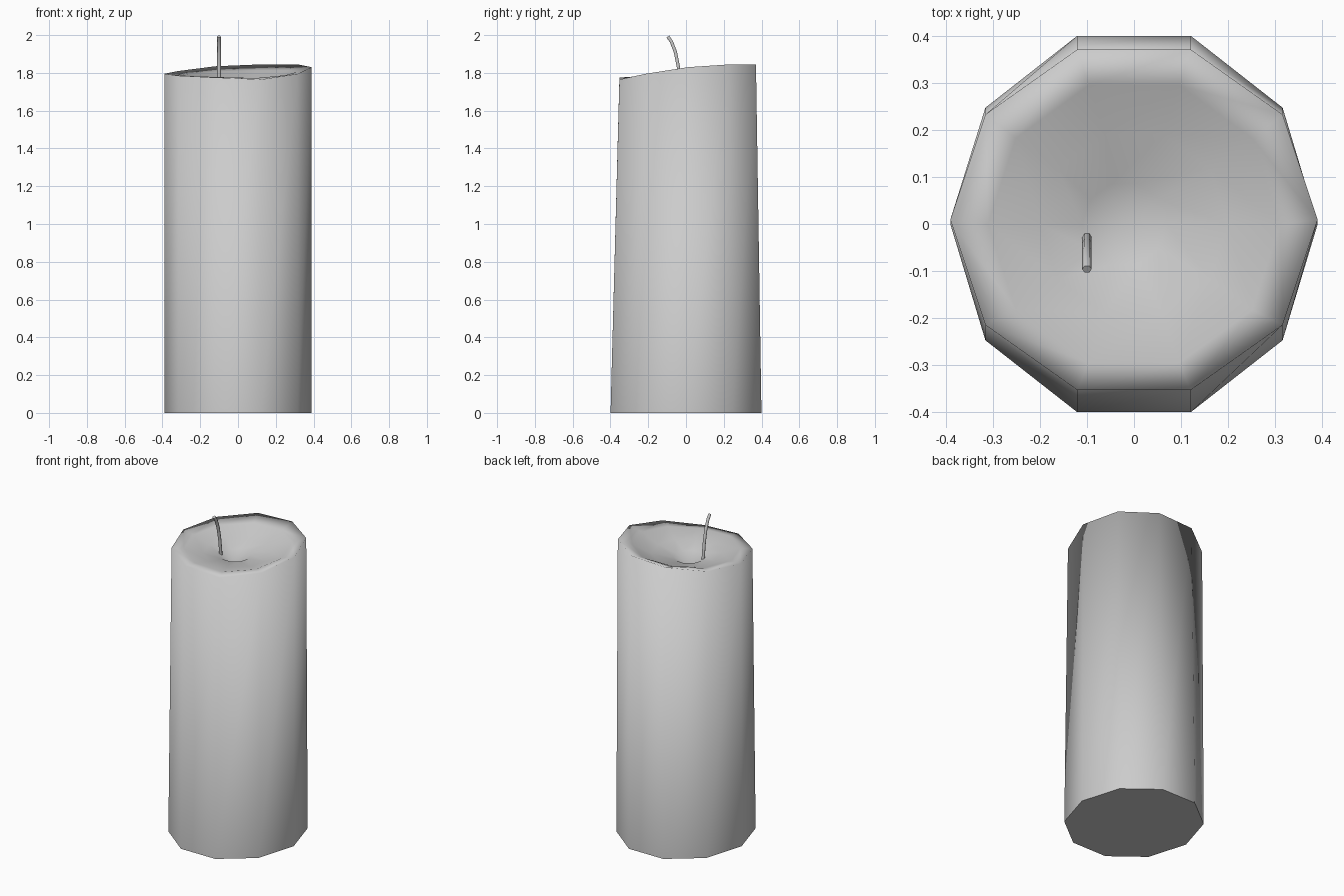
import bpy, bmesh, math
from mathutils import Vector

cube = bpy.data.objects.get("Cube")
if cube:
    bpy.data.objects.remove(cube)

SIDES = 10


def material(name, rgb):
    m = bpy.data.materials.new(name)
    m.use_nodes = True
    m.diffuse_color = (*rgb, 1)
    m.node_tree.nodes["Principled BSDF"].inputs["Base Color"].default_value = (*rgb, 1)
    return m


def finish(name, bm, mat):
    mesh = bpy.data.meshes.new(name)
    bm.to_mesh(mesh)
    bm.free()
    mesh.materials.append(mat)
    obj = bpy.data.objects.new(name, mesh)
    bpy.context.collection.objects.link(obj)
    return obj


def ring(bm, rx, ry, heights, cx=0, cy=0):
    verts = []
    for i, z in enumerate(heights):
        a = math.tau * i / SIDES
        verts.append(bm.verts.new((cx + rx * math.cos(a), cy + ry * math.sin(a), z)))
    return verts


def bridge(bm, low, high):
    n = len(low)
    for i in range(n):
        j = (i + 1) % n
        bm.faces.new((low[i], low[j], high[j], high[i])).smooth = True


wax = material("grey wax", (0.6, 0.6, 0.6))

# Candle body: tapered wall, uneven rim, melted hollow with a small pit
rim = [1.83, 1.845, 1.845, 1.835, 1.81, 1.795, 1.785, 1.775, 1.765, 1.795]
lip = [0.5 * z + 0.5 * 1.78 for z in rim]
bm = bmesh.new()
base = ring(bm, 0.39, 0.42, [0] * SIDES)
rings = [
    base,
    ring(bm, 0.39, 0.38, rim, cy=0.009),
    ring(bm, 0.31, 0.31, lip),
    ring(bm, 0.20, 0.20, [1.755] * SIDES),
    ring(bm, 0.09, 0.09, [1.735] * SIDES, cx=-0.02),
]
for low, high in zip(rings, rings[1:]):
    bridge(bm, low, high)
pit = bm.verts.new((-0.03, 0, 1.68))
for i in range(SIDES):
    bm.faces.new((rings[-1][i], rings[-1][(i + 1) % SIDES], pit)).smooth = True
bottom = bm.faces.new(list(reversed(base)))
for e in bottom.edges:
    e.smooth = False
finish("candle_body", bm, wax)

# Wick: thin six-sided rod bending towards the front
path = [(-0.025, 1.70), (-0.04, 1.83), (-0.056, 1.91), (-0.077, 1.965), (-0.096, 1.992)]
bm = bmesh.new()
points = [Vector((-0.1, y, z)) for y, z in path]
loops = []
for i, p in enumerate(points):
    d = (points[min(i + 1, len(points) - 1)] - points[max(i - 1, 0)]).normalized()
    side = Vector((1, 0, 0))
    up = d.cross(side)
    loops.append([bm.verts.new(p + 0.01 * (math.cos(a) * side + math.sin(a) * up))
                  for a in (math.tau * k / 6 for k in range(6))])
for low, high in zip(loops, loops[1:]):
    bridge(bm, low, high)
for cap in (list(reversed(loops[0])), loops[-1]):
    for e in bm.faces.new(cap).edges:
        e.smooth = False
finish("wick", bm, wax)
